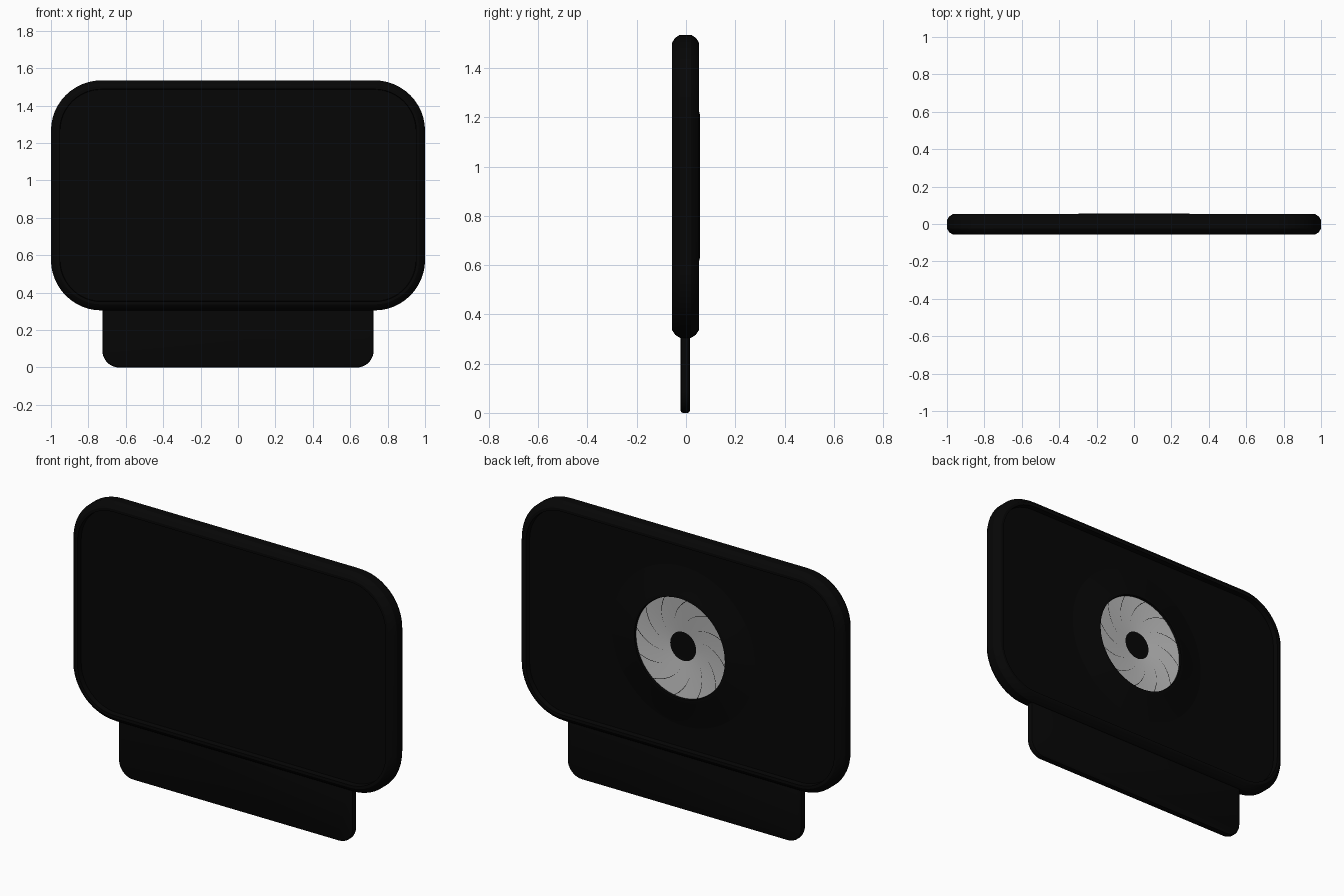
import bpy, bmesh, math

if "Cube" in bpy.data.objects:
    bpy.data.objects.remove(bpy.data.objects["Cube"])

CZ = 0.92      # height of the body centre
YC = -0.002    # middle of the body thickness


def material(name, rgb):
    m = bpy.data.materials.new(name)
    m.diffuse_color = (*rgb, 1)
    m.use_nodes = True
    m.node_tree.nodes["Principled BSDF"].inputs["Base Color"].default_value = m.diffuse_color
    return m


black = material("matte_black", (0.0018, 0.0018, 0.0018))
grey = material("blade_grey", (0.52, 0.52, 0.52))


def finish(bm, name, mat, smooth=None):
    me = bpy.data.meshes.new(name)
    bm.to_mesh(me)
    bm.free()
    me.materials.append(mat)
    ob = bpy.data.objects.new(name, me)
    bpy.context.collection.objects.link(ob)
    if smooth:
        bpy.ops.object.select_all(action='DESELECT')
        ob.select_set(True)
        bpy.context.view_layer.objects.active = ob
        bpy.ops.object.shade_smooth_by_angle(angle=math.radians(smooth))
    return ob


def outline(x, z0, z1, r_top, r_bot, n=12):
    """Rounded rectangle in x and z, counter-clockwise from the right."""
    pts = []
    corners = [(x, z1, -1, -1, r_top, 0), (-x, z1, 1, -1, r_top, 90),
               (-x, z0, 1, 1, r_bot, 180), (x, z0, -1, 1, r_bot, 270)]
    for cx, cz, sx, sz, r, a0 in corners:
        for i in range(n + 1):
            a = math.radians(a0 + 90 * i / n)
            pts.append((cx + sx * r + r * math.cos(a), cz + sz * r + r * math.sin(a)))
    return pts


def slab(name, x, z0, z1, r_top, r_bot, half, yc):
    """Stack rounded outlines given as (inset, y), mirrored in y, capped at both ends."""
    profile = [(i, -y) for i, y in half] + half[::-1]
    bm = bmesh.new()
    loops = []
    for inset, y in profile:
        pts = outline(x - inset, z0 + inset, z1 - inset, r_top - inset, r_bot - inset)
        loops.append([bm.verts.new((px, yc + y, pz)) for px, pz in pts])
    for a, b in zip(loops, loops[1:]):
        for i in range(len(a)):
            j = (i + 1) % len(a)
            bm.faces.new((a[i], a[j], b[j], b[i]))
    bm.faces.new(loops[0])
    bm.faces.new(loops[-1])
    bmesh.ops.recalc_face_normals(bm, faces=bm.faces[:])
    return finish(bm, name, black, 25)


# body: chamfered rim around recessed front and back panels
slab("body", 1.0, 0.305, 1.535, 0.27, 0.27,
     [(0.049, 0.025), (0.047, 0.055), (0.032, 0.055), (0.012, 0.042), (0.0, 0.023)], YC)

# flat stand under the body
slab("stand", 0.725, 0.0, 0.37, 0.03, 0.09,
     [(0.010, 0.019), (0.003, 0.016), (0.0, 0.009)], -0.003)


def disc(name, rings, mat, n=72):
    """Lathe (radius, y) rings about the y axis and cap the last one, facing the back."""
    bm = bmesh.new()
    loops = []
    for r, y in rings:
        loops.append([bm.verts.new((r * math.cos(t), y, CZ + r * math.sin(t)))
                      for t in (2 * math.pi * i / n for i in range(n))])
    for a, b in zip(loops, loops[1:]):
        for i in range(n):
            j = (i + 1) % n
            bm.faces.new((a[j], a[i], b[i], b[j]))
    bm.faces.new(loops[-1][::-1])
    return finish(bm, name, mat, 30)


# raised conical mount on the back panel, with a shallow dish in the middle
R_IN, R_OUT, Y_IN, Y_OUT = 0.08, 0.277, 0.025, 0.045
disc("back_mount", [(0.45, 0.022), (0.30, 0.054), (0.29, 0.057), (0.28, 0.057),
                    (R_OUT + 0.001, Y_OUT - 0.001), (R_IN, Y_IN - 0.001)], black)

# swirled blades lining the dish, thin dark gaps between them toward the rim
BLADES = 12
bm = bmesh.new()
step = 2 * math.pi / BLADES
for k in range(BLADES):
    grid = []
    for i in range(9):
        t = i / 8
        r = R_IN + (R_OUT - R_IN) * t
        y = Y_IN + (Y_OUT - Y_IN) * t
        swirl = -math.radians(38) * t ** 1.2
        gap = 0.016 * min(1, max(0, (t - 0.3) * 2.5))
        row = []
        for j in range(7):
            a = k * step + swirl + (step - gap) * j / 6
            row.append(bm.verts.new((-r * math.cos(a), y, CZ + r * math.sin(a))))
        grid.append(row)
    for i in range(8):
        for j in range(6):
            f = bm.faces.new((grid[i][j], grid[i][j + 1], grid[i + 1][j + 1], grid[i + 1][j]))
            f.normal_update()
            if f.normal.y < 0:
                f.normal_flip()
finish(bm, "iris_blades", grey, 30)
